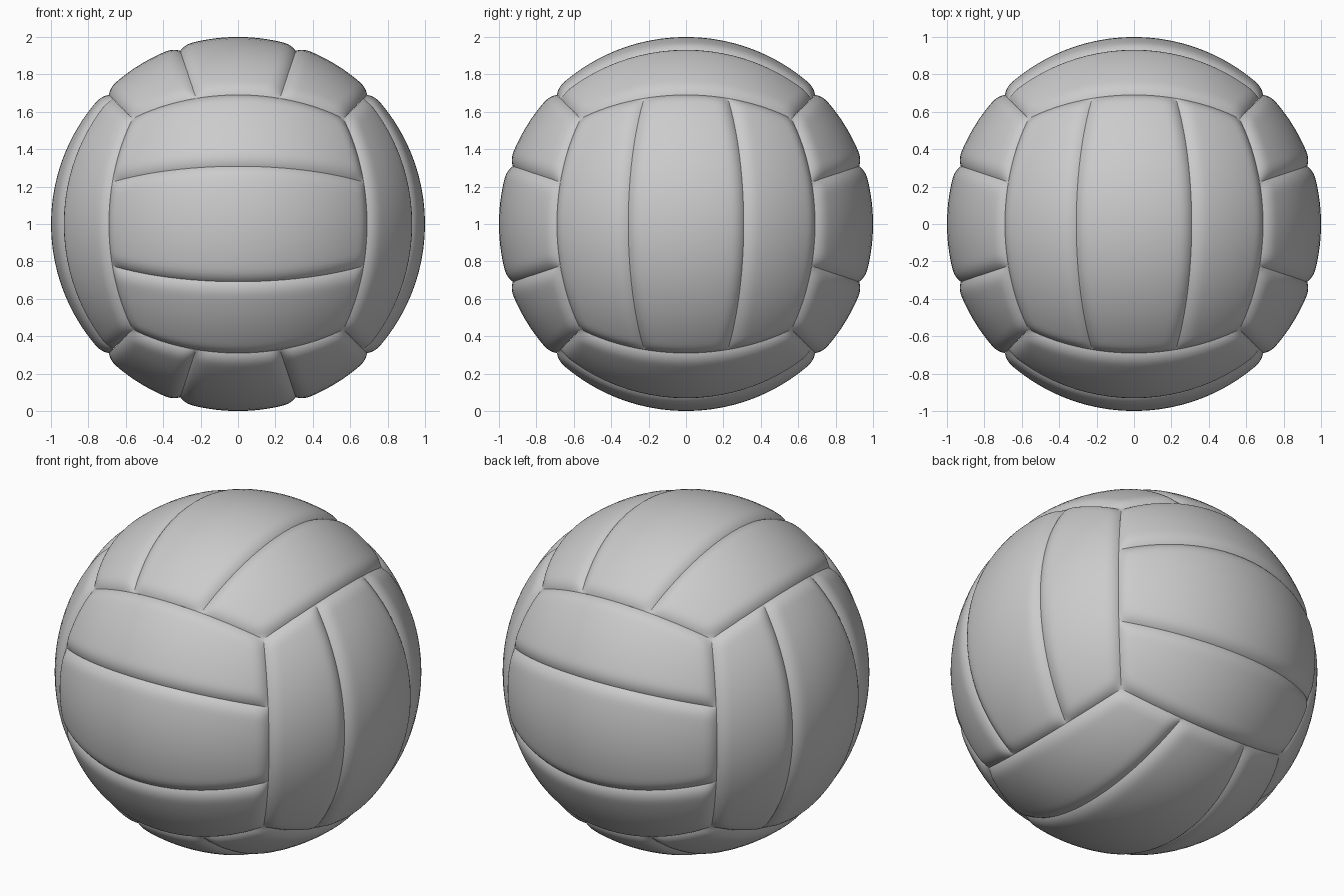
import bpy, bmesh
from math import sin, pi, sqrt
from mathutils import Vector

if "Cube" in bpy.data.objects:
    bpy.data.objects.remove(bpy.data.objects["Cube"])

DEPTH, WIDTH = 0.024, 0.085      # seam groove depth and width of the rounded panel edge
NL, NS = 44, 26                  # grid along and across a panel


def spaced(a, b, n):
    # samples from a to b, crowded towards both ends where the groove is
    return [(a + b) / 2 + (b - a) / 2 * sin(pi / 2 * (2 * i / n - 1)) for i in range(n + 1)]


def dip(value, bound, length):
    # 1 on the seam, fading to 0 inside the panel
    d = abs(bound - value) / sqrt(1 + bound * bound) / length
    return max(0, 1 - d / WIDTH) ** 2.5


def panel(name, normal, along, across, lo, hi):
    bm = bmesh.new()
    rows = []
    for u in spaced(-1, 1, NL):
        row = []
        for v in spaced(lo, hi, NS):
            p = normal + along * u + across * v
            n = p.length
            flat = 1.0
            for value, bound in ((u, -1), (u, 1), (v, lo), (v, hi)):
                flat *= 1 - dip(value, bound, n)
            r = 1 - DEPTH * (1 - flat)
            row.append(bm.verts.new(p / n * r + Vector((0, 0, 1))))
        rows.append(row)
    for i in range(NL):
        for j in range(NS):
            bm.faces.new((rows[i][j], rows[i + 1][j], rows[i + 1][j + 1], rows[i][j + 1])).smooth = True
    if along.cross(across).dot(normal) < 0:
        bmesh.ops.reverse_faces(bm, faces=bm.faces[:])
    mesh = bpy.data.meshes.new(name)
    bm.to_mesh(mesh)
    bm.free()
    bpy.context.collection.objects.link(bpy.data.objects.new(name, mesh))


# six cube-sphere sides, each with three strips; strip direction turns from side to side
X, Y, Z = Vector((1, 0, 0)), Vector((0, 1, 0)), Vector((0, 0, 1))
sides = {"right": (X, Z, Y), "left": (-X, Z, Y), "back": (Y, X, Z),
         "front": (-Y, X, Z), "top": (Z, Y, X), "bottom": (-Z, Y, X)}
for side, (normal, along, across) in sides.items():
    for k in range(3):
        lo = -1 + 2 * k / 3
        panel(f"{side}_panel_{k + 1}", normal, along, across, lo, lo + 2 / 3)
